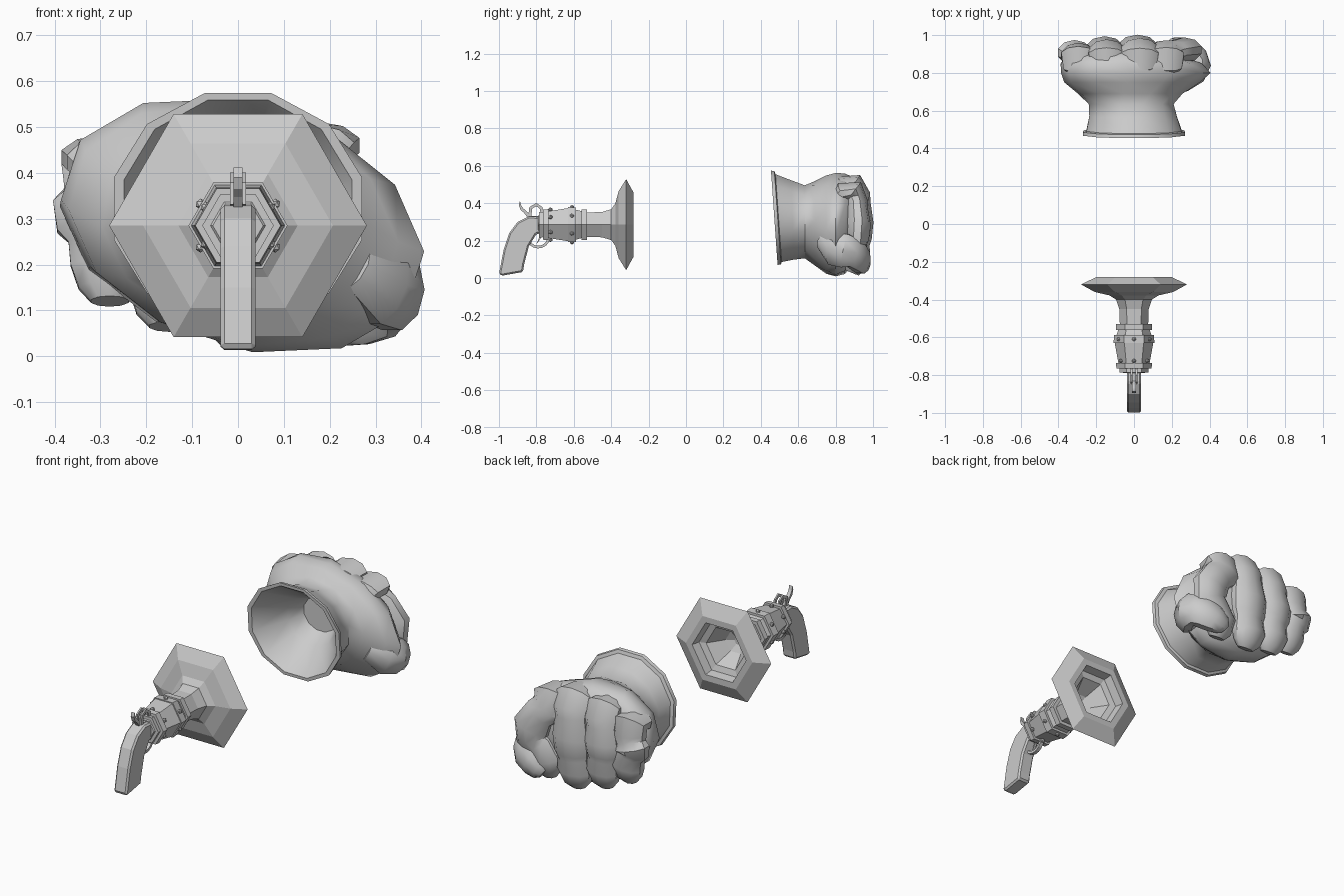
import bpy, bmesh
from math import sin, cos, pi, radians
from mathutils import Vector

if "Cube" in bpy.data.objects:
    bpy.data.objects.remove(bpy.data.objects["Cube"])

def make(name, bm, smooth=None):
    bmesh.ops.recalc_face_normals(bm, faces=bm.faces)
    me = bpy.data.meshes.new(name)
    bm.to_mesh(me)
    bm.free()
    ob = bpy.data.objects.new(name, me)
    bpy.context.collection.objects.link(ob)
    if smooth:
        bpy.ops.object.select_all(action='DESELECT')
        ob.select_set(True)
        bpy.context.view_layer.objects.active = ob
        bpy.ops.object.shade_smooth_by_angle(angle=radians(smooth))
    return ob

def loft(name, rings, smooth=None):
    """Skin a list of equal rings and cap both ends."""
    bm = bmesh.new()
    vs = [[bm.verts.new(p) for p in r] for r in rings]
    n = len(rings[0])
    for a, b in zip(vs, vs[1:]):
        for i in range(n):
            j = (i + 1) % n
            bm.faces.new((a[i], a[j], b[j], b[i]))
    bm.faces.new(vs[0])
    bm.faces.new(vs[-1])
    return make(name, bm, smooth)

def hex_turn(name, profile, cz=0.285):
    """Six-sided lathe about the barrel axis; profile is (y, radius)."""
    return loft(name, [[(r * cos(k * pi / 3), y, cz + r * sin(k * pi / 3)) for k in range(6)]
                       for y, r in profile])

def plate(name, outline, half, bevel=0):
    """Side outline (y, z) thickened across x."""
    ob = loft(name, [[(x, y, z) for y, z in outline] for x in (-half, half)])
    if bevel:
        m = ob.modifiers.new("edges", 'BEVEL')
        m.width, m.segments = bevel, 1
    return ob

def tube(name, pts, radii, side, n=8, smooth=None):
    """Sweep an oval (width along side, depth) through points."""
    pts = [Vector(p) for p in pts]
    rings = []
    for i, p in enumerate(pts):
        t = (pts[min(i + 1, len(pts) - 1)] - pts[max(i - 1, 0)]).normalized()
        s = Vector(side)
        s = (s - t * s.dot(t)).normalized()
        d = t.cross(s)
        w, h = radii[i]
        rings.append([p + s * w * cos(2 * pi * (k + .5) / n) + d * h * sin(2 * pi * (k + .5) / n)
                      for k in range(n)])
    return loft(name, rings, smooth)

# flared muzzle with hollow inside
hex_turn("flared_muzzle", [(-.535, .075), (-.45, .078), (-.40, .095), (-.378, .13), (-.36, .207),
                           (-.32, .281), (-.28, .197), (-.28, .16), (-.325, .15), (-.335, .115),
                           (-.42, .06), (-.44, .02)])
# receiver body and collars
hex_turn("front_collar", [(-.56, .08), (-.56, .095), (-.53, .095), (-.53, .07)])
hex_turn("receiver", [(-.79, .055), (-.77, .075), (-.74, .082), (-.63, .102), (-.58, .09), (-.55, .08)])
hex_turn("front_band", [(-.63, .09), (-.63, .108), (-.588, .106), (-.588, .08)])
hex_turn("rear_band", [(-.765, .07), (-.765, .093), (-.735, .096), (-.735, .07)])
hex_turn("rear_plate", [(-.785, .05), (-.785, .078), (-.768, .078), (-.768, .05)])

# rivets on each flat of the two bands
bm = bmesh.new()
for y, r in ((-.61, .094), (-.725, .081)):
    for k in range(6):
        a = pi / 6 + k * pi / 3
        g = bmesh.ops.create_icosphere(bm, subdivisions=1, radius=.012)
        bmesh.ops.translate(bm, verts=g['verts'], vec=(r * cos(a), y, .285 + r * sin(a)))
make("rivets", bm)

# curved grip
plate("grip", [(-.77, .325), (-.84, .33), (-.90, .30), (-.945, .24), (-.975, .15), (-1.0, .02),
               (-.985, .012), (-.872, .032), (-.865, .075), (-.84, .17), (-.80, .235), (-.77, .24)], .038, .01)
# hammer and its cheeks
plate("hammer", [(-.79, .33), (-.83, .33), (-.85, .355), (-.87, .372), (-.882, .39), (-.888, .412),
                 (-.894, .39), (-.885, .365), (-.865, .347), (-.845, .32), (-.80, .31)], .010)
for s in (-1, 1):
    tube("hammer_cheek", [(s * .013, -.835, .33), (s * .013, -.83, .375), (s * .013, -.80, .392),
                          (s * .013, -.775, .375), (s * .013, -.765, .33)], [(.006, .012)] * 5, (1, 0, 0), 4)
# trigger and guard
tube("trigger_guard", [(0, -.79 + .055 * cos(a), .215 + .05 * sin(a))
                       for a in [radians(200 + 23 * k) for k in range(9)]], [(.014, .01)] * 9, (1, 0, 0), 4)
plate("trigger", [(-.775, .24), (-.79, .205), (-.80, .18), (-.785, .20), (-.76, .24)], .006)

# hollow cuff, wrist and palm: y, centre x, centre z, half width, half height, tilt, lean
SEC = [(.70, 0, .33, .10, .09, 0, 0), (.62, 0, .325, .14, .13, 0, .03), (.482, 0, .322, .245, .232, 0, .07),
       (.472, 0, .322, .252, .24, 0, .07), (.472, 0, .322, .275, .256, 0, .07), (.49, 0, .322, .272, .253, 0, .07),
       (.495, 0, .32, .255, .238, 0, .07), (.57, -.005, .31, .235, .215, 0, .03), (.635, -.015, .30, .228, .198, 0, 0),
       (.69, -.02, .292, .275, .22, -10, 0), (.75, -.01, .285, .36, .25, -16, 0), (.80, .01, .285, .40, .26, -18, 0),
       (.85, -.015, .29, .375, .255, -16, 0), (.885, -.045, .30, .31, .235, -10, 0), (.92, -.04, .30, .23, .19, -8, 0)]
N = 12
rings = []
for y, cx, cz, rx, rz, tilt, lean in SEC:
    t = radians(tilt)
    ring = []
    for k in range(N):
        a = 2 * pi * (k + .5) / N
        u, v = rx * 1.02 * cos(a), rz * 1.02 * sin(a)
        z = u * sin(t) + v * cos(t)
        ring.append((cx + u * cos(t) - v * sin(t), y - lean * z, cz + z))
    rings.append(ring)
loft("cuff_and_palm", rings, 45)

# curled fingers: x at knuckle, middle and tip; top, bottom; width; furthest y
for name, x0, x1, x2, T, B, w, Y in (
        ("little_finger", -.295, -.315, -.28, .51, .12, .095, .972),
        ("ring_finger", -.145, -.155, -.15, .56, .065, .10, .992),
        ("middle_finger", .03, .02, .01, .57, .025, .105, 1.0),
        ("index_finger", .17, .265, .19, .535, .03, .10, .986)):
    M = B + .17
    path = [(x0 * .92, .79, T - .13), (x0, .84, T - .08), (x0, .895, T - .075), (x0, Y - .075, T - .135),
            ((x0 + x1) / 2, Y - .07, T - .17), (x1, Y - .065, (T - .17 + M) / 2), (x1, Y - .07, M + .015),
            ((x1 + x2) / 2, Y - .074, M - .015), (x2, Y - .078, B + .09), (x2, Y - .092, B + .03), (x2, Y - .105, B)]
    scale = [.5, .88, 1, .95, .86, 1.02, .95, .85, .95, .75, .45]
    tube(name, path, [(w * s, .066 * s) for s in scale], (1, 0, 0), 10, 40)

# thumb folded under the index finger
tube("thumb", [(.25, .74, .20), (.315, .80, .155), (.34, .85, .145), (.33, .89, .135), (.305, .915, .12),
               (.25, .935, .095), (.205, .945, .07), (.185, .945, .055)],
     [(.06, .05), (.095, .07), (.095, .068), (.082, .058), (.088, .058), (.08, .055), (.058, .042), (.03, .022)],
     (0, 0, 1), 10, 40)
